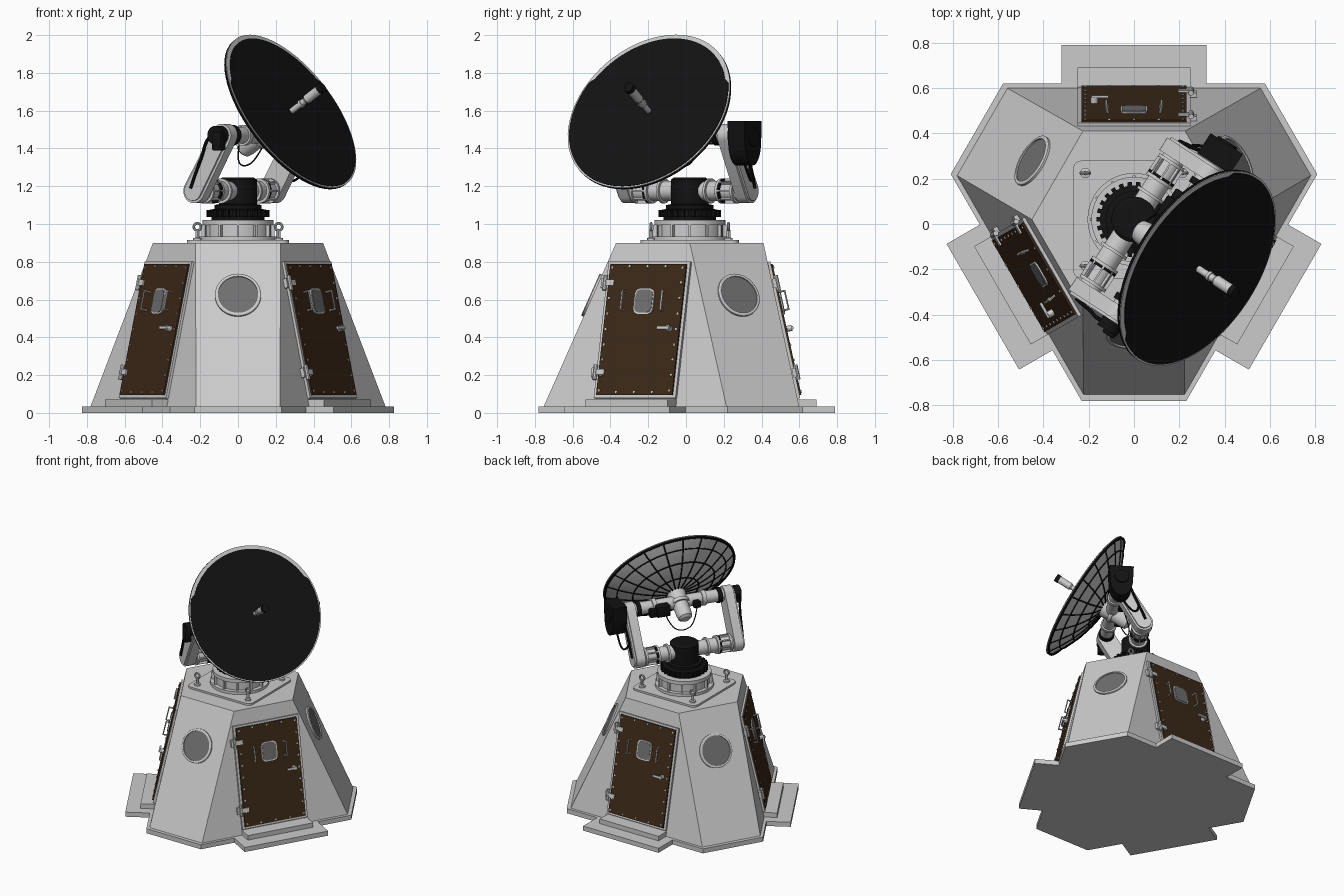
import bpy, bmesh
from math import sin, cos, pi, radians, atan, sqrt
from mathutils import Matrix, Vector as V

if "Cube" in bpy.data.objects:
    bpy.data.objects.remove(bpy.data.objects["Cube"])

def mat(name, c):
    m = bpy.data.materials.new(name)
    m.diffuse_color = (*c, 1)
    m.use_nodes = True
    m.node_tree.nodes["Principled BSDF"].inputs["Base Color"].default_value = m.diffuse_color
    return m
BLACK = mat("black", (0.006, 0.006, 0.006))
BROWN = mat("brown", (0.045, 0.022, 0.009))
GLASS = mat("glass", (0.16, 0.16, 0.16))
I = Matrix()
CY = 0.02                                   # centre of the base in y

def frame(o, x, y, z):
    m = Matrix((x, y, z)).transposed().to_4x4()
    m.translation = o
    return m

def finish(name, bm, m=None, M=I):
    bmesh.ops.recalc_face_normals(bm, faces=bm.faces)
    me = bpy.data.meshes.new(name)
    bm.to_mesh(me); bm.free()
    me.transform(M)
    ob = bpy.data.objects.new(name, me)
    bpy.context.collection.objects.link(ob)
    if m: me.materials.append(m)
    return ob

def boxes(name, items, m=None, M=I, bevel=0):
    bm = bmesh.new()
    for c, s, rot in items:
        bmesh.ops.create_cube(bm, size=1, matrix=Matrix.Rotation(rot, 4, 'Z') @ Matrix.Translation(c) @ Matrix.Diagonal((*s, 1)))
    if bevel:
        bmesh.ops.bevel(bm, geom=bm.edges[:], offset=bevel, segments=2, affect='EDGES', profile=0.5)
    return finish(name, bm, m, M)

def loft(name, loops, m=None, M=I):
    bm = bmesh.new()
    rings = [[bm.verts.new(p) for p in l] for l in loops]
    for a, b in zip(rings, rings[1:]):
        for i in range(len(a)):
            j = (i + 1) % len(a)
            bm.faces.new((a[i], a[j], b[j], b[i]))
    bm.faces.new(rings[0][::-1]); bm.faces.new(rings[-1])
    return finish(name, bm, m, M)

def prism(name, pts, z0, z1, m=None, M=I):
    return loft(name, [[(x, y, z) for x, y in pts] for z in (z0, z1)], m, M)

def lathe(name, prof, m=None, M=I, n=48):
    return loft(name, [[(r * cos(2*pi*i/n), r * sin(2*pi*i/n), z) for i in range(n)] for r, z in prof], m, M)

def ring(name, R, r, m=None, M=I, n=48, k=8):
    bm = bmesh.new()
    g = [[bm.verts.new(((R + r*cos(2*pi*j/k)) * cos(2*pi*i/n), (R + r*cos(2*pi*j/k)) * sin(2*pi*i/n), r*sin(2*pi*j/k))) for j in range(k)] for i in range(n)]
    for i in range(n):
        for j in range(k):
            a, b = g[i], g[(i+1) % n]
            bm.faces.new((a[j], b[j], b[(j+1) % k], a[(j+1) % k]))
    return finish(name, bm, m, M)

def tube(name, pts, r, m=None, M=I, smooth=True):
    cu = bpy.data.curves.new(name, 'CURVE')
    cu.dimensions = '3D'; cu.bevel_depth = r; cu.bevel_resolution = 2; cu.use_fill_caps = True
    s = cu.splines.new('NURBS' if smooth else 'POLY')
    s.points.add(len(pts) - 1)
    for p, q in zip(s.points, pts): p.co = (*q, 1)
    if smooth:
        s.use_endpoint_u = True; s.order_u = 3; s.resolution_u = 6
    tmp = bpy.data.objects.new(name, cu)
    bm = bmesh.new()
    bpy.context.collection.objects.link(tmp)
    me = bpy.data.meshes.new_from_object(tmp.evaluated_get(bpy.context.evaluated_depsgraph_get()))
    bm.from_mesh(me)
    bpy.data.objects.remove(tmp)
    return finish(name, bm, m, M)

def rounded(w, h, r, n=5):
    return [(sx*(w-r) + r*cos(a + pi/2*i/n), sy*(h-r) + r*sin(a + pi/2*i/n))
            for sx, sy, a in ((1, 1, 0), (-1, 1, pi/2), (-1, -1, pi), (1, -1, 3*pi/2)) for i in range(n + 1)]

# ---- cabin: hexagon with three short and three long sides
def hexa(ds, dl, z):
    s = (dl - ds/2) / cos(pi/6)
    return [(ds*cos(a) - e*s*sin(a), CY + ds*sin(a) + e*s*cos(a), z)
            for a in (-pi/2, pi/6, 5*pi/6) for e in (-1, 1)]
loft("base_plinth", [hexa(.8, .6, 0), hexa(.8, .6, .035)])
loft("cabin_body", [hexa(.775, .58, .03), hexa(.39, .39, .9)])

def face(theta, d, beta):                   # local x right, y up the slope, z outward
    h = V((cos(theta), sin(theta), 0)); z = V((0, 0, 1))
    n = h*cos(beta) + z*sin(beta); u = z*cos(beta) - h*sin(beta)
    return frame(V((0, CY, 0)) + h*d, u.cross(n), u, n)

# ---- doors and steps on the long sides
for k, th in enumerate((90, -30, 210)):
    R = Matrix.Translation((0, CY, 0)) @ Matrix.Rotation(radians(th), 4, 'Z')
    boxes(f"lower_step_{k}", [((.635, 0, .0175), (.27, .64, .035), 0)], M=R)
    boxes(f"upper_step_{k}", [((.59, 0, .035), (.16, .5, .07), 0)], M=R)
    F = face(radians(th), .588, atan(.19/.865))
    boxes(f"door_frame_{k}", [((0, .448, .005), (.50, .74, .018), 0)], M=F)
    boxes(f"door_{k}", [((0, .448, .014), (.465, .71, .018), 0)], BROWN, F)
    boxes(f"door_rivets_{k}", [((x, y, .024), (.011, .011, .008), 0) for x in (-.215, .215) for y in [.115 + .0835*i for i in range(9)]]
          + [((x, y, .024), (.011, .011, .008), 0) for x in (-.11, 0, .11) for y in (.108, .79)], M=F)
    prism(f"door_window_rim_{k}", rounded(.06, .07, .028, 2), .02, .03, None, F @ Matrix.Translation((0, .6, 0)))
    prism(f"door_window_{k}", rounded(.052, .062, .026, 2), .02, .033, GLASS, F @ Matrix.Translation((0, .6, 0)))
    for s in (-1, 1):
        tube(f"door_grip_{k}_{s}", [(s*.115, .55, .02), (s*.122, .55, .055), (s*.122, .65, .055), (s*.115, .65, .02)], .006, None, F, False)
    lathe(f"latch_hub_{k}", [(.016, .02), (.016, .05)], None, F @ Matrix.Translation((.175, .45, 0)), 12)
    boxes(f"latch_lever_{k}", [((.15, .45, .052), (.075, .016, .012), 0)], M=F)
    for y in (.215, .7):
        boxes(f"hinge_{k}_{y}", [((-.225, y, .025), (.06, .03, .012), 0), ((-.262, y, .012), (.03, .05, .02), 0)], M=F)
        tube(f"hinge_pin_{k}_{y}", [(-.252, y - .04, .025), (-.252, y + .04, .025)], .012, None, F, False)

# ---- portholes on the short sides
for k, th in enumerate((-90, 30, 150)):
    F = face(radians(th), .79, atan(.385/.865)) @ Matrix.Translation((0, .68, 0))
    lathe(f"porthole_rim_{k}", [(.122, -.005), (.122, .01), (.116, .014), (.106, .014), (.106, -.005)], None, F)
    lathe(f"porthole_glass_{k}", [(.107, 0), (.107, .007)], GLASS, F)

# ---- roof plate, lifting eyes and pedestal
P = Matrix.Translation((0, CY, 0))
prism("roof_plate", rounded(.27, .26, .04), .895, .914, None, P)
for x in (-.215, .215):
    for y in (-.205, .205):
        Q = P @ Matrix.Translation((x, y, 0))
        lathe(f"eye_bolt_{x}_{y}", [(.022, .91), (.022, .925), (.01, .928), (.01, .968)], None, Q, 12)
        ring(f"eye_ring_{x}_{y}", .019, .007, None, Q @ Matrix.Translation((0, 0, .985)) @ Matrix.Rotation(pi/2, 4, 'X'), 20)
lathe("pedestal", [(.205, .91), (.205, .935), (.175, .935), (.175, .995), (.188, .995), (.188, 1.022), (.12, 1.022)], None, P)
boxes("pedestal_ribs", [((.182, 0, .965), (.025, .012, .062), 2*pi*i/12) for i in range(12)], M=P)
lathe("bearing_ring", [(.14, 1.02), (.14, 1.04), (.15, 1.04), (.15, 1.075), (.125, 1.08), (.125, 1.1), (.1, 1.105), (.1, 1.235), (.085, 1.245)], BLACK, P)
boxes("gear_teeth", [((.152, 0, 1.056), (.028, .02, .036), 2*pi*i/26) for i in range(26)], BLACK, P)

# ---- yoke: local x across, y in the aiming direction, z up
AZ, EL = radians(-33), radians(33)
A = V((cos(AZ), sin(AZ), 0)); T = V((-sin(AZ), cos(AZ), 0)); Z = V((0, 0, 1))
Y = frame(V((0, 0, 0)), T, A, Z)
def across(name, x0, x1, y, z, r, m=None, n=32):
    return lathe(name, [(r, x0), (r, x1)], m, Y @ Matrix.Translation((0, y, z)) @ Matrix.Rotation(pi/2, 4, 'Y'), n)
low, high = V((-.02, 1.175)), V((.155, 1.47))
ax = (high - low).normalized(); nx = V((-ax.y, ax.x))
def capsule(r0, r1):
    pts = []
    for c, d, r in ((low, -ax, r0), (high, ax, r1)):
        pts += [c + r*(d*sin(pi*i/12) + (nx if d == -ax else -nx)*cos(pi*i/12)) for i in range(13)]
    return pts
across("lower_cross_tube", -.35, .35, -.01, 1.175, .052)
across("upper_cross_tube", -.36, .36, .155, 1.47, .045)
YZ = Y @ Matrix(((0, 0, 1, 0), (1, 0, 0, 0), (0, 1, 0, 0), (0, 0, 0, 1)))   # profile in y,z swept along x
for s in (-1, 1):
    prism(f"yoke_arm_{s}", capsule(.065, .06), s*.335, s*.40, None, YZ)
    prism(f"yoke_arm_cover_{s}", capsule(.052, .047), s*.39, s*.412, None, YZ)
    for d, m in ((.14, None), (.215, None), (.228, BLACK), (.31, None)):
        across(f"lower_flange_{s}_{d}", s*d, s*(d + .014), -.01, 1.175, .066, m)
    boxes(f"flange_webs_{s}", [((0, .055, s*.27), (.008, .022, .08), 2*pi*i/8) for i in range(8)], None,
          Y @ Matrix.Translation((0, -.01, 1.175)) @ Matrix.Rotation(pi/2, 4, 'Y'))
    for d in (.17, .29):
        across(f"upper_collar_{s}_{d}", s*d, s*(d + .03), .155, 1.47, .055, BLACK if d > .2 else None)
    tube(f"arm_cable_{s}", [(s*.43, .15, 1.5), (s*.44, .09, 1.46), (s*.425, .05, 1.36), (s*.42, .0, 1.26), (s*.415, -.03, 1.19)], .009, BLACK, Y)

# ---- drive units and cables
bowl = [(-.085, .085), (.085, .085)] + [(.08*cos(a), -.02 - .13*sin(a)) for a in [pi*i/14 for i in range(15)]]
prism("elevation_drive", bowl, .415, .52, BLACK, YZ @ Matrix.Translation((.15, 1.46, 0)))
across("elevation_drive_cap", .5, .53, .15, 1.46, .05, BLACK)
across("encoder", -.46, -.41, .155, 1.47, .05, BLACK)
boxes("encoder_box", [((-.45, .17, 1.44), (.05, .06, .1), 0)], BLACK, Y, .008)
boxes("receiver_boxes", [((.14, .09, 1.46), (.1, .07, .08), 0), ((.21, .1, 1.45), (.05, .06, .06), 0), ((-.12, .1, 1.46), (.05, .05, .05), 0)], BLACK, Y, .008)
tube("hanging_cable", [(.12, .09, 1.43), (.09, .05, 1.33), (0, .03, 1.3), (-.09, .05, 1.34), (-.12, .09, 1.45)], .004, BLACK, Y)
tube("drive_cable", [(.46, .14, 1.32), (.46, .08, 1.22), (.43, .02, 1.24), (.41, .02, 1.3)], .007, BLACK, Y)

# ---- dish: local z is the aiming axis, origin at the rim centre
N = A*cos(EL) + Z*sin(EL); U = Z*cos(EL) - A*sin(EL)
D = frame(V((.28, -.195, 1.595)), U.cross(N), U, N)
RD, DEP = .483, .16
par = lambda r: DEP*((r/RD)**2 - 1)
lathe("dish_shell", [(r, par(r)) for r in (.02, .08, .16, .24, .32, .4, .45, RD)] + [(RD, .004), (.44, .004)], None, D, 64)
rim = [(cos(2*pi*i/96), sin(2*pi*i/96)) for i in range(96)]
prism("dish_face", [(c*r, s*r) for c, s in rim for r in [.458 if s*.48 > .2 else .474]], -.004, .007, BLACK, D)
for i in range(20):
    a = 2*pi*i/20
    tube(f"dish_rib_{i}", [(r*cos(a), r*sin(a), par(r) - .002) for r in (.05, .14, .22, .3, .38, .475)], .005, BLACK, D, False)
for r in (.17, .3, .4):
    ring(f"dish_hoop_{r}", r, .005, BLACK, D @ Matrix.Translation((0, 0, par(r) - .002)), 64, 6)
ring("dish_rim_bead", .474, .009, BLACK, D @ Matrix.Translation((0, 0, -.01)), 64)
lathe("dish_hub", [(.03, -.375), (.05, -.36), (.055, -.33), (.055, -.25), (.07, -.25), (.07, -.225), (.058, -.225), (.07, -.145)], None, D, 32)
lathe("feed_tube", [(.016, 0), (.016, .07), (.022, .07), (.022, .085), (.017, .085), (.017, .11), (.025, .12), (.025, .215)], None, D, 24)
lathe("feed_tip", [(.028, .213), (.028, .24), (.018, .242)], BLACK, D, 24)

# ---- smooth the round parts, keep hard edges
bpy.ops.object.select_all(action='SELECT')
bpy.context.view_layer.objects.active = bpy.data.objects["cabin_body"]
bpy.ops.object.shade_smooth_by_angle(angle=radians(30))
